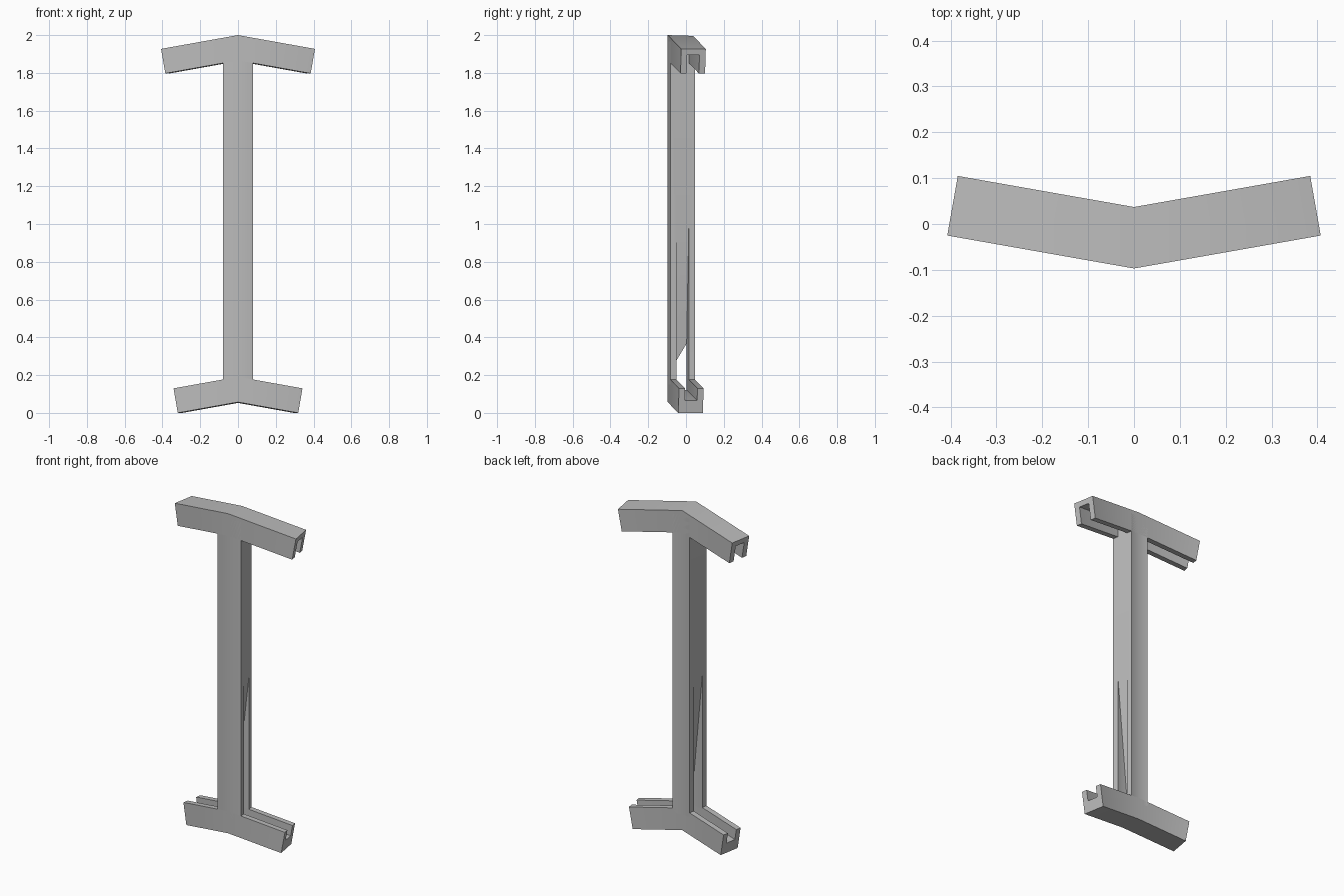
import bpy
import bmesh
from math import radians
from mathutils import Matrix, Vector

if "Cube" in bpy.data.objects:
    bpy.data.objects.remove(bpy.data.objects["Cube"], do_unlink=True)

ANGLE = radians(10)
SIZE = 0.132            # square section of the arms
WALL = 0.033            # thickness either side of the groove
FRONT = -0.097

grey = bpy.data.materials.new("plain grey")
grey.use_nodes = True
grey.diffuse_color = (0.5, 0.5, 0.5, 1)
grey.node_tree.nodes["Principled BSDF"].inputs["Base Color"].default_value = (0.5, 0.5, 0.5, 1)


def frame(z, pitch):
    """Swept back about z, then drooped, with its origin on the front ridge."""
    return (Matrix.Translation((0, FRONT, z)) @ Matrix.Rotation(ANGLE, 4, 'Z')
            @ Matrix.Rotation(pitch, 4, 'Y'))


def prism(name, profile, along, matrix):
    """Extrude a closed 3D profile along a vector and place it."""
    bm = bmesh.new()
    face = bm.faces.new([bm.verts.new(p) for p in profile])
    ext = bmesh.ops.extrude_face_region(bm, geom=[face])
    moved = [v for v in ext["geom"] if isinstance(v, bmesh.types.BMVert)]
    bmesh.ops.translate(bm, verts=moved, vec=Vector(along))
    bm.transform(matrix)
    bmesh.ops.recalc_face_normals(bm, faces=bm.faces)
    mesh = bpy.data.meshes.new(name)
    bm.to_mesh(mesh)
    bm.free()
    mesh.materials.append(grey)
    obj = bpy.data.objects.new(name, mesh)
    bpy.context.collection.objects.link(obj)
    return obj


def finish(obj):
    """Mitre at the centre, mirror, and shade softly over the shallow ridge."""
    mirror = obj.modifiers.new("mirror", 'MIRROR')
    mirror.use_bisect_axis[0] = True
    bpy.ops.object.select_all(action='DESELECT')
    obj.select_set(True)
    bpy.context.view_layer.objects.active = obj
    for name in [m.name for m in obj.modifiers]:
        bpy.ops.object.modifier_apply(modifier=name)
    bpy.ops.object.shade_smooth_by_angle(angle=radians(30))


def grooved_arms(name, z, length, depth, opens_up):
    """A pair of channel arms with the groove on the top or bottom."""
    mouth, base = (0, -SIZE) if opens_up else (-SIZE, 0)
    floor = mouth - depth if opens_up else mouth + depth
    a, b = WALL, SIZE - WALL
    outline = [(0, base), (0, mouth), (a, mouth), (a, floor),
               (b, floor), (b, mouth), (SIZE, mouth), (SIZE, base)]
    arm = prism(name, [(-0.1, y, h) for y, h in outline],
                (length + 0.1, 0, 0), frame(z, ANGLE))
    finish(arm)


grooved_arms("upper_arms", 2.0, 0.42, 0.1, False)
grooved_arms("lower_arms", 0.191, 0.352, 0.065, True)

# Column, with a tapering slot cut into the lower half of each side
upright = frame(0, 0)
column = prism("column", [(-0.1, 0, 0.15), (0.081, 0, 0.15),
                          (0.081, 0, 1.965), (-0.1, 0, 1.965)],
               (0, SIZE, 0), upright)
cutter = prism("slot_cutter", [(-0.02, WALL, 0.008), (0.1, WALL, 0.008),
                               (0.1, WALL, 1.16)],
               (0, SIZE - 2 * WALL, 0), upright)
cutter.hide_render = True
cut = column.modifiers.new("slot", 'BOOLEAN')
cut.operation = 'DIFFERENCE'
cut.solver = 'EXACT'
cut.object = cutter
finish(column)
bpy.data.objects.remove(cutter, do_unlink=True)
